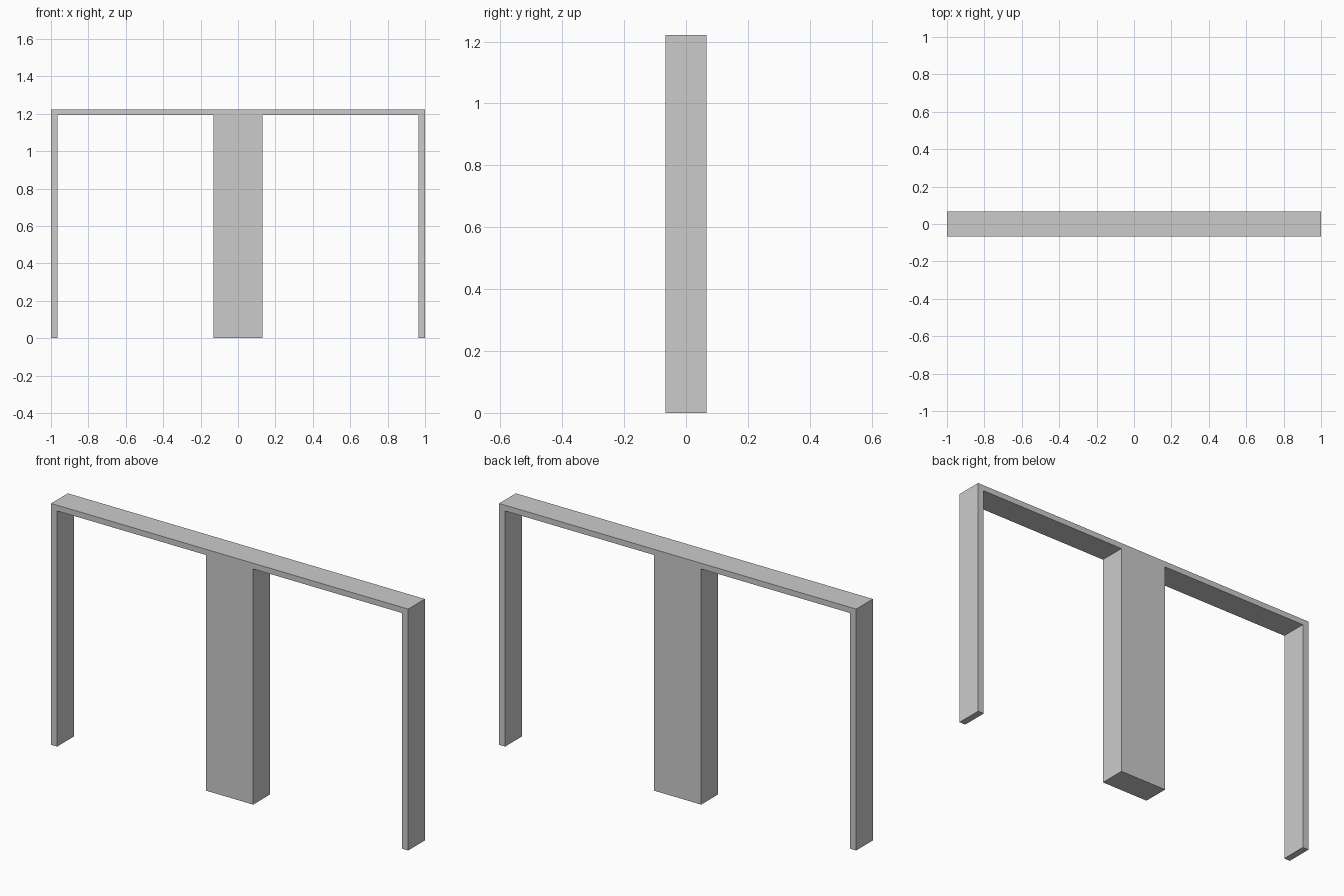
import bpy, bmesh

if "Cube" in bpy.data.objects:
    bpy.data.objects.remove(bpy.data.objects["Cube"])

DEPTH = 0.134
TOP, UNDER = 1.222, 1.193      # top bar faces
OUTER, INNER = 1.0, 0.966      # side leg faces
POST = 0.132                   # half width of the central post

# Right half of the front profile, mirrored into a closed outline
right = [(POST, 0), (POST, UNDER), (INNER, UNDER), (INNER, 0), (OUTER, 0), (OUTER, TOP)]
outline = right + [(-x, z) for x, z in reversed(right)]

# Extrude the outline through the depth
bm = bmesh.new()
face = bm.faces.new([bm.verts.new((x, -DEPTH / 2, z)) for x, z in outline])
ext = bmesh.ops.extrude_face_region(bm, geom=[face], use_keep_orig=True)
verts = [g for g in ext["geom"] if isinstance(g, bmesh.types.BMVert)]
bmesh.ops.translate(bm, verts=verts, vec=(0, DEPTH, 0))
bmesh.ops.recalc_face_normals(bm, faces=bm.faces)

mesh = bpy.data.meshes.new("three_legged_frame")
bm.to_mesh(mesh)
bm.free()
bpy.context.collection.objects.link(bpy.data.objects.new("three_legged_frame", mesh))
